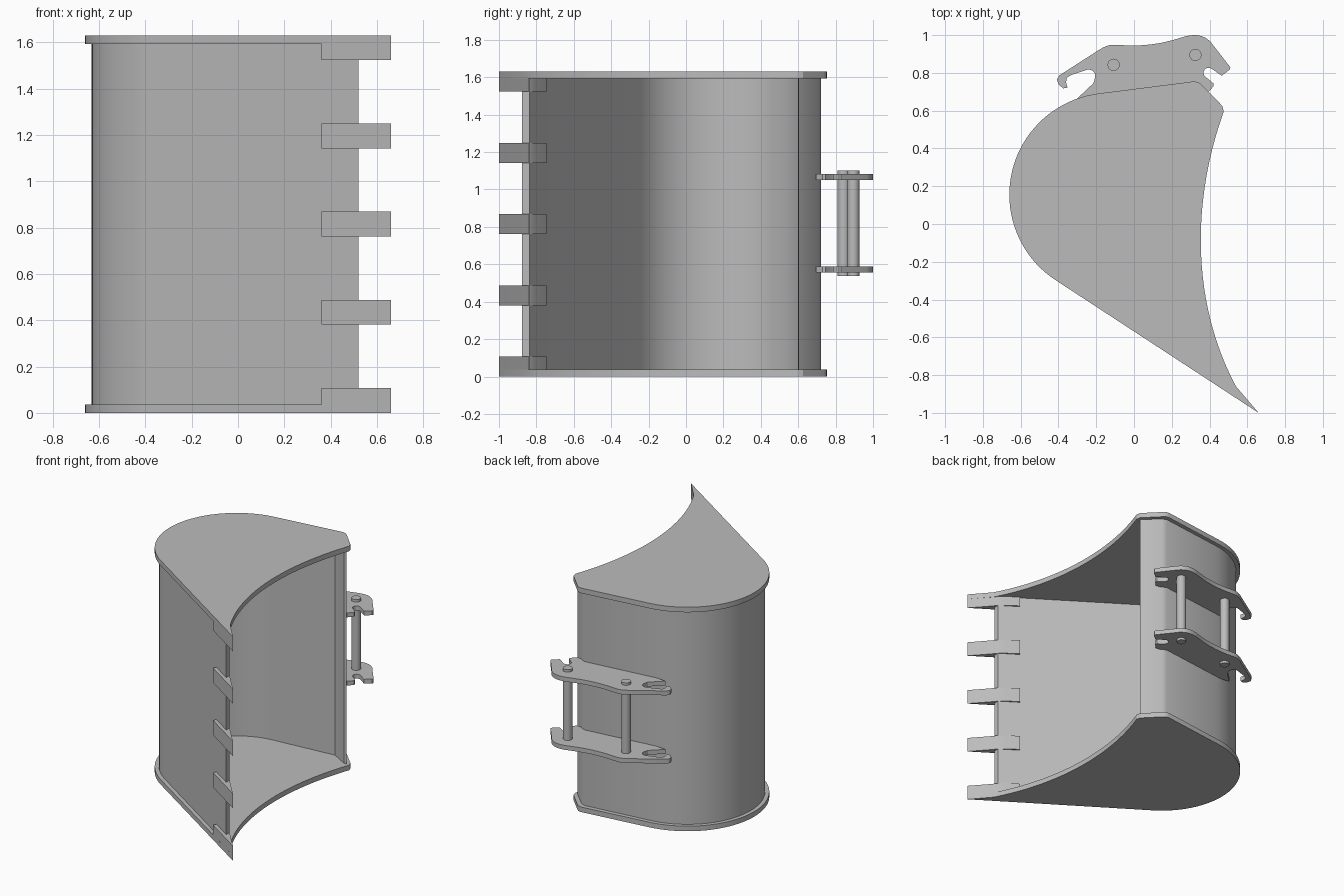
import bpy, bmesh
from math import cos, sin, radians
from mathutils import Vector
from mathutils.geometry import interpolate_bezier

cube = bpy.data.objects.get("Cube")
if cube:
    bpy.data.objects.remove(cube, do_unlink=True)

steel = bpy.data.materials.new("grey steel")
steel.use_nodes = True
GREY = (0.5, 0.5, 0.5, 1)
steel.diffuse_color = GREY
steel.node_tree.nodes["Principled BSDF"].inputs["Base Color"].default_value = GREY

HEIGHT, PLATE = 1.63, 0.037


def arc(cx, cy, r, start, end, n):
    """Points on an arc, angles in degrees."""
    angles = [radians(start + (end - start) * i / n) for i in range(n + 1)]
    return [(cx + r * cos(a), cy + r * sin(a)) for a in angles]


def curve(p0, h0, h1, p1, n):
    pts = interpolate_bezier(*[Vector((*p, 0)) for p in (p0, h0, h1, p1)], n)
    return [(p.x, p.y) for p in pts]


def extrude(name, outline, z0, z1):
    """Solid prism with the given plan outline."""
    bm = bmesh.new()
    base = bm.faces.new([bm.verts.new((x, y, z0)) for x, y in outline])
    top = bmesh.ops.extrude_face_region(bm, geom=[base])["geom"]
    verts = [v for v in top if isinstance(v, bmesh.types.BMVert)]
    bmesh.ops.translate(bm, verts=verts, vec=(0, 0, z1 - z0))
    bmesh.ops.recalc_face_normals(bm, faces=bm.faces)
    mesh = bpy.data.meshes.new(name)
    bm.to_mesh(mesh)
    bm.free()
    mesh.materials.append(steel)
    obj = bpy.data.objects.new(name, mesh)
    bpy.context.collection.objects.link(obj)
    bpy.ops.object.select_all(action="DESELECT")
    obj.select_set(True)
    bpy.context.view_layer.objects.active = obj
    bpy.ops.object.shade_smooth_by_angle(angle=radians(30))
    return obj


# Side plates: round back, straight floor, concave open edge
def back(r, n=40):
    return arc(-0.12, 0.155, r, 97.1, 236.7, n)


mouth = curve((0.54, -0.86), (0.32, -0.45), (0.29, 0.08), (0.475, 0.595), 24)
side = (back(0.54) + [(0.66, -1.0)] + mouth
        + [(0.468, 0.625), (0.36, 0.735), (0.342, 0.75), (0.318, 0.755)])
extrude("lower_side_plate", side, 0, PLATE)
extrude("upper_side_plate", side, HEIGHT - PLATE, HEIGHT)

# Curved shell with a thickened rear lip
shell = (back(0.512) + [(0.52, -0.878), (0.52, -0.838)] + back(0.477)[::-1]
         + [(0.31, 0.672), (0.435, 0.6), (0.452, 0.602),
            (0.345, 0.708), (0.31, 0.722)])
extrude("bucket_shell", shell, PLATE, HEIGHT - PLATE)

# Teeth along the cutting edge
tooth = ([(0.36, -0.803), (0.66, -1.0)]
         + curve((0.555, -0.88), (0.53, -0.85), (0.52, -0.835), (0.49, -0.81), 6)
         + [(0.4, -0.745)])
for i in range(5):
    z = i * (HEIGHT - 0.107) / 4
    extrude(f"tooth_{i + 1}", tooth, z, z + 0.107)

# Mounting ears with a hook at one end and a notch at the other
ear = ([(-0.3, 0.665), (-0.215, 0.745)]
       + arc(-0.24, 0.783, 0.035, -10, 100, 6)
       + [(-0.33, 0.79), (-0.355, 0.775), (-0.36, 0.75), (-0.352, 0.722)]
       + [(-0.375, 0.718), (-0.4, 0.74), (-0.408, 0.765), (-0.395, 0.787)]
       + curve((-0.18, 0.925), (-0.13, 0.955), (-0.12, 0.95), (-0.03, 0.945), 8)
       + curve((0.02, 0.945), (0.12, 0.95), (0.18, 0.965), (0.26, 0.99), 8)
       + curve((0.27, 0.993), (0.33, 1.008), (0.37, 1.0), (0.405, 0.965), 8)
       + [(0.51, 0.83), (0.507, 0.818), (0.465, 0.785)]
       + arc(0.395, 0.8, 0.027, 60, 220, 8)
       + [(0.42, 0.745), (0.422, 0.73), (0.39, 0.695), (0.345, 0.7),
          (0.3, 0.715), (-0.18, 0.655)])
for label, z in (("lower", 0.555), ("upper", 1.052)):
    extrude(f"{label}_mounting_ear", ear, z, z + 0.032)

# Pins through both ears
for label, x, y in (("front", -0.108, 0.843), ("rear", 0.325, 0.895)):
    extrude(f"{label}_pin", arc(x, y, 0.032, 0, 345, 23), 0.538, 1.102)
